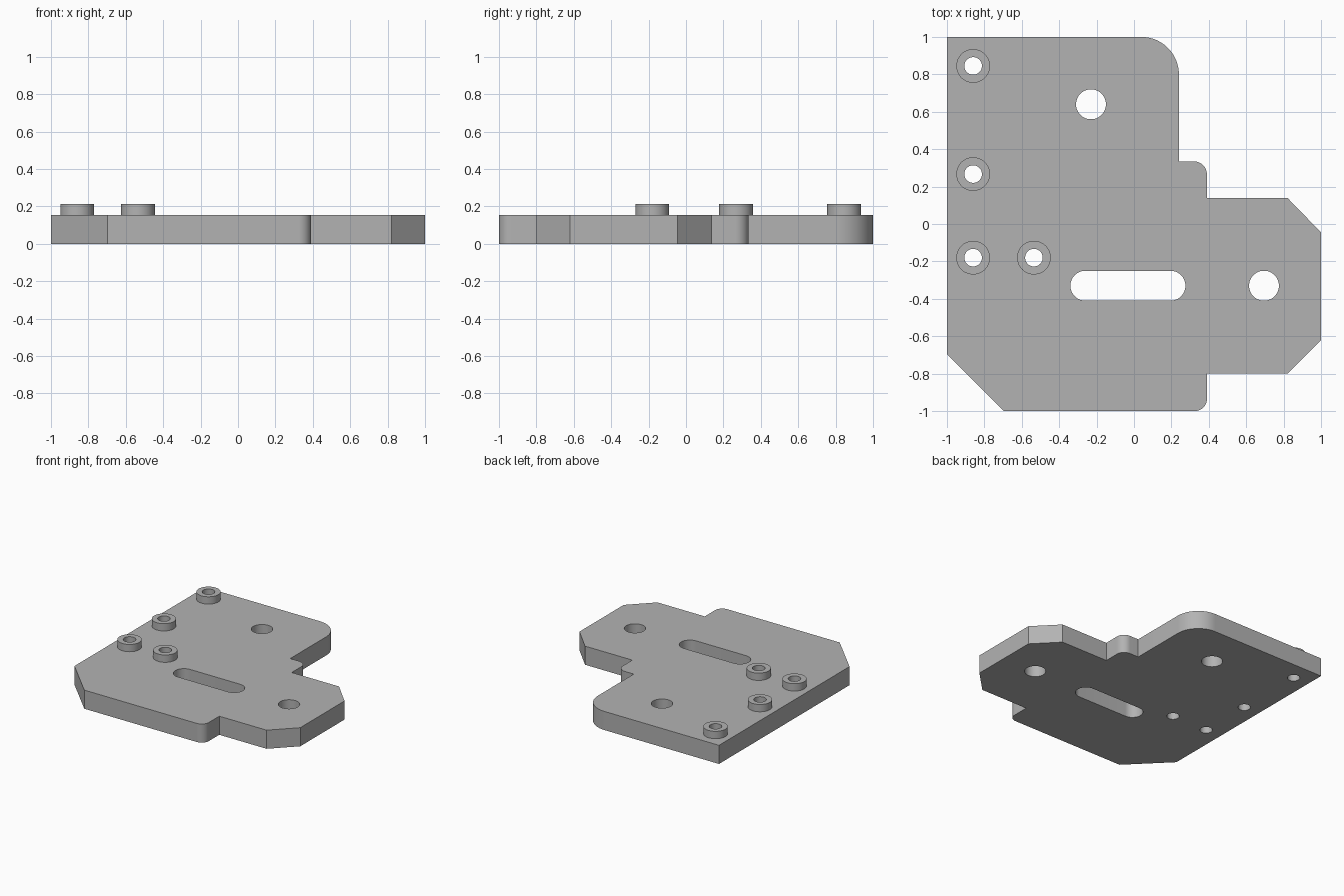
import bpy, bmesh
from math import sin, cos, pi
from mathutils import Vector

cube = bpy.data.objects.get("Cube")
if cube:
    bpy.data.objects.remove(cube, do_unlink=True)

metal = bpy.data.materials.new("grey_metal")
metal.use_nodes = True
GREY = (0.45, 0.45, 0.45, 1)
metal.diffuse_color = GREY
metal.node_tree.nodes["Principled BSDF"].inputs["Base Color"].default_value = GREY

PLATE_TOP, BOSS_TOP = 0.153, 0.213


def arc(cx, cy, r, start, end, steps):
    """Points along an arc, angles in radians."""
    angles = [start + (end - start) * i / steps for i in range(steps + 1)]
    return [(cx + r * cos(a), cy + r * sin(a)) for a in angles]


def circle(cx, cy, r):
    return arc(cx, cy, r, 0, 2 * pi, 48)[:-1]


def slot(x0, x1, y, r):
    return arc(x1, y, r, -pi / 2, pi / 2, 24) + arc(x0, y, r, pi / 2, 3 * pi / 2, 24)


def extrude_profile(name, loops, z0, z1):
    """Solid from an outer loop and any hole loops."""
    bm = bmesh.new()
    edges = []
    for loop in loops:
        vs = [bm.verts.new((x, y, z0)) for x, y in loop]
        edges += [bm.edges.new((a, b)) for a, b in zip(vs, vs[1:] + vs[:1])]
    bmesh.ops.triangle_fill(bm, use_beauty=True, use_dissolve=False,
                            edges=edges, normal=Vector((0, 0, 1)))
    result = bmesh.ops.extrude_face_region(bm, geom=bm.faces[:], use_keep_orig=True)
    top = [g for g in result["geom"] if isinstance(g, bmesh.types.BMVert)]
    bmesh.ops.translate(bm, verts=top, vec=(0, 0, z1 - z0))
    bmesh.ops.recalc_face_normals(bm, faces=bm.faces[:])
    mesh = bpy.data.meshes.new(name)
    bm.to_mesh(mesh)
    bm.free()
    mesh.materials.append(metal)
    obj = bpy.data.objects.new(name, mesh)
    bpy.context.collection.objects.link(obj)
    bpy.ops.object.select_all(action="DESELECT")
    obj.select_set(True)
    bpy.context.view_layer.objects.active = obj
    bpy.ops.object.shade_smooth_by_angle(angle=pi / 6)
    return obj


# Plate outline, counter-clockwise from the front left chamfer
outline = [(-1, -0.695), (-0.697, -1)]
outline += arc(0.325, -0.935, 0.065, -pi / 2, 0, 12)
outline += [(0.39, -0.8), (0.82, -0.8), (1, -0.62), (1, -0.045), (0.82, 0.14), (0.39, 0.14)]
outline += arc(0.32, 0.265, 0.07, 0, pi / 2, 12)
outline += [(0.24, 0.335)]
outline += arc(0.04, 0.8, 0.2, 0, pi / 2, 20)
outline += [(-1, 1)]

# Holes through the plate
bosses = [(-0.86, 0.845), (-0.86, 0.267), (-0.86, -0.18), (-0.535, -0.18)]
BOSS_R, BORE_R = 0.09, 0.047
holes = [circle(x, y, BORE_R) for x, y in bosses]
holes += [circle(-0.23, 0.64, 0.08), circle(0.695, -0.33, 0.08), slot(-0.26, 0.195, -0.33, 0.08)]
extrude_profile("base_plate", [outline] + holes, 0, PLATE_TOP)

# Raised hollow bosses
for i, (x, y) in enumerate(bosses, 1):
    extrude_profile(f"boss_{i}", [circle(x, y, BOSS_R), circle(x, y, BORE_R)],
                    PLATE_TOP, BOSS_TOP)
